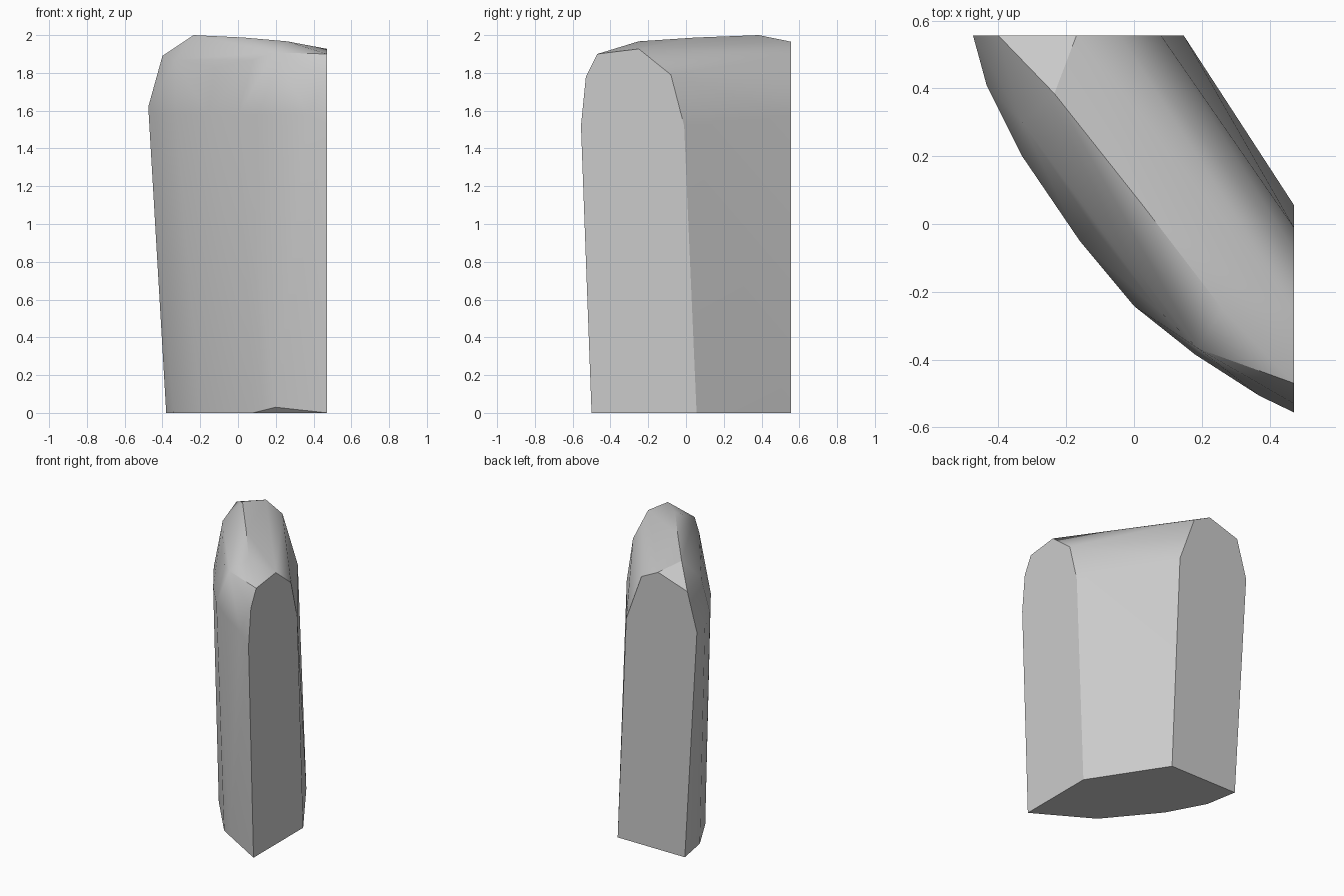
import bpy, bmesh, math

cube = bpy.data.objects.get("Cube")
if cube:
    bpy.data.objects.remove(cube)

# Stone colour
stone = bpy.data.materials.new("stone_grey")
stone.use_nodes = True
grey = (0.6, 0.6, 0.6, 1)
stone.diffuse_color = grey
stone.node_tree.nodes["Principled BSDF"].inputs["Base Color"].default_value = grey

# Flat cut ends: (offset, height) profiles
BACK_Y, SIDE_X = 0.556, 0.472
back_end = [(-.38, 0), (-.475, 1.62), (-.40, 1.89), (-.17, 1.965),
            (-.04, 1.9), (.08, 1.57), (.147, 0)]
side_end = [(-.50, 0), (-.556, 1.52), (-.53, 1.78), (-.47, 1.9),
            (-.25, 1.927), (-.08, 1.79), (-.01, 1.52), (.056, 0)]

# Bowed front face: foot, belly and shoulder outlines between the ends
foot = [(-.34, .33, 0), (-.2, .07, 0), (.08, -.27, 0), (.2, -.372, .03)]
belly = [(-.435, .41), (-.33, .2), (-.16, -.05), (0, -.242),
         (.18, -.385), (.37, -.507)]
shoulder = [(-.33, .3, 1.87), (-.12, -.01, 1.83), (.08, -.262, 1.87),
            (.19, -.368, 1.908)]

# Worn crest along the top
crest = [(-.235, .385, 2), (.03, .05, 1.987), (.26, -.25, 1.967)]

points = [(x, BACK_Y, z) for x, z in back_end]
points += [(SIDE_X, y, z) for y, z in side_end]
points += foot + [(x, y, 1.58) for x, y in belly] + shoulder + crest

# Wrap the outlines in one convex slab
bm = bmesh.new()
for p in points:
    bm.verts.new(p)
hull = bmesh.ops.convex_hull(bm, input=bm.verts)
spare = {g for g in hull["geom_interior"] + hull["geom_unused"]
         if isinstance(g, bmesh.types.BMVert)}
bmesh.ops.delete(bm, geom=list(spare), context='VERTS')
bmesh.ops.dissolve_limit(bm, angle_limit=math.radians(0.5),
                         verts=bm.verts, edges=bm.edges)
bmesh.ops.recalc_face_normals(bm, faces=bm.faces)

mesh = bpy.data.meshes.new("stone_slab")
bm.to_mesh(mesh)
bm.free()
mesh.materials.append(stone)
slab = bpy.data.objects.new("stone_slab", mesh)
bpy.context.collection.objects.link(slab)

# Soften the worn faces, keep the cut edges sharp
bpy.ops.object.select_all(action='DESELECT')
slab.select_set(True)
bpy.context.view_layer.objects.active = slab
bpy.ops.object.shade_smooth_by_angle(angle=math.radians(30))
